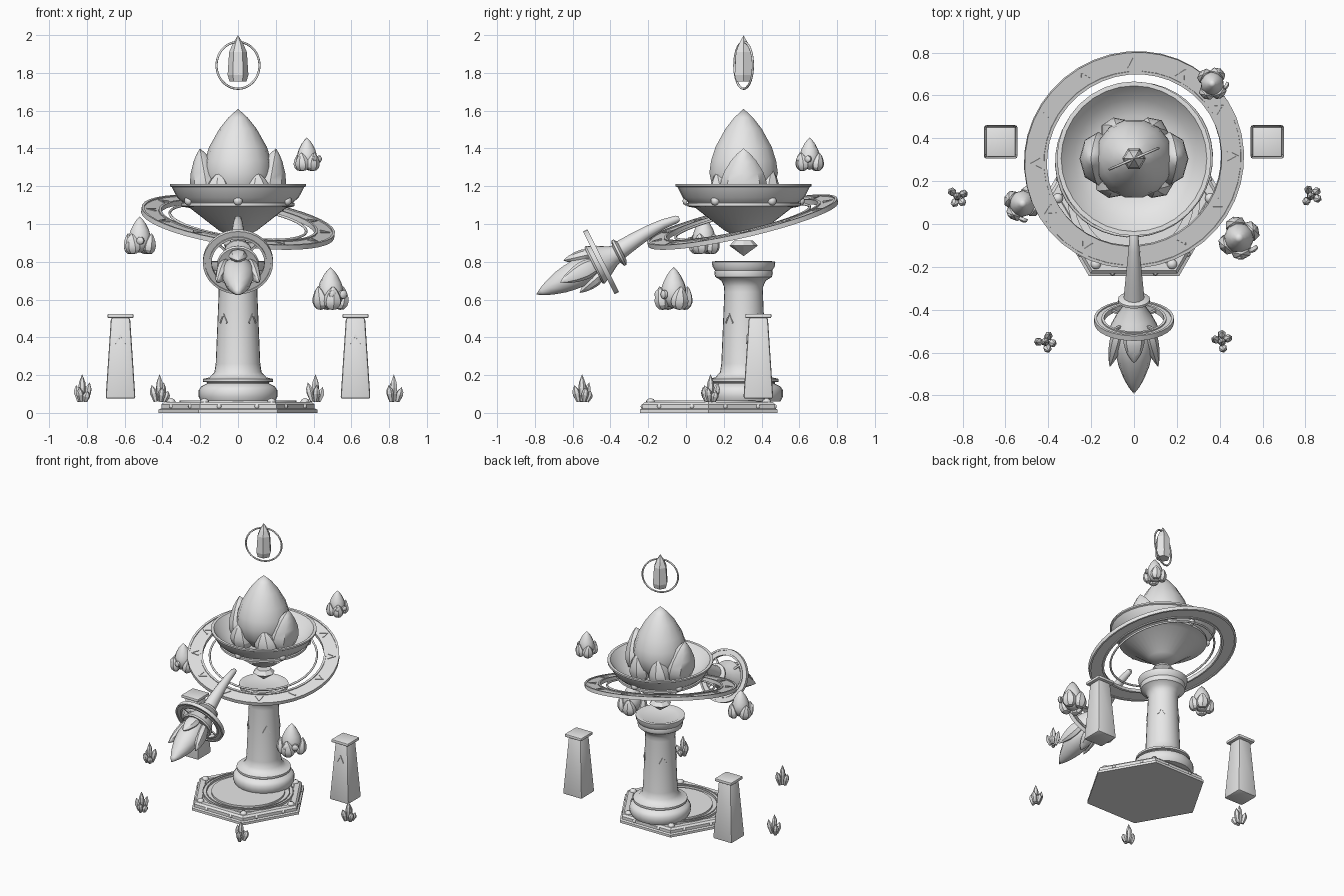
import bpy, bmesh, math
from mathutils import Matrix, Vector

cube = bpy.data.objects.get("Cube")
if cube:
    bpy.data.objects.remove(cube)

stone = bpy.data.materials.new("pale_grey_stone")
stone.use_nodes = True
stone.diffuse_color = (0.8, 0.8, 0.8, 1)
stone.node_tree.nodes["Principled BSDF"].inputs["Base Color"].default_value = (0.8, 0.8, 0.8, 1)


def finish(name, bm, matrix=Matrix(), angle=35):
    bmesh.ops.remove_doubles(bm, verts=bm.verts, dist=1e-5)
    bmesh.ops.recalc_face_normals(bm, faces=bm.faces)
    me = bpy.data.meshes.new(name)
    bm.to_mesh(me)
    bm.free()
    me.transform(matrix)
    me.materials.append(stone)
    if angle:
        me.shade_smooth()
        me.set_sharp_from_angle(angle=math.radians(angle))
    ob = bpy.data.objects.new(name, me)
    bpy.context.collection.objects.link(ob)
    return ob


def move(x, y, z):
    return Matrix.Translation((x, y, z))


def turn(deg, axis='Z'):
    return Matrix.Rotation(math.radians(deg), 4, axis)


def size(x, y, z):
    return Matrix.Diagonal((x, y, z, 1))


def aim(loc, normal):
    return move(*loc) @ Vector(normal).to_track_quat('Z', 'Y').to_matrix().to_4x4()


def lathe(name, profile, matrix=Matrix(), sides=32, closed=False, angle=35):
    """Spin (radius, height) points around local z."""
    bm = bmesh.new()
    rings = [[bm.verts.new((r * math.cos(a), r * math.sin(a), z)) for r, z in profile]
             for a in (math.tau * i / sides for i in range(sides))]
    n = len(profile)
    for i in range(sides):
        a, b = rings[i], rings[(i + 1) % sides]
        for j in range(n if closed else n - 1):
            k = (j + 1) % n
            bm.faces.new((a[j], b[j], b[k], a[k]))
    return finish(name, bm, matrix, angle)


def torus(name, radius, thick, matrix, sides=40):
    prof = [(radius + thick * math.cos(math.tau * i / 8), thick * math.sin(math.tau * i / 8)) for i in range(8)]
    return lathe(name, prof, matrix, sides, True, 50)


def band(name, inner, outer, half, lip, matrix, sides=40):
    """Flat ring with raised lips on both edges."""
    top = [(outer, half), (outer - lip, half), (outer - lip, half * .5),
           (inner + lip, half * .5), (inner + lip, half), (inner, half)]
    return lathe(name, top + [(r, -z) for r, z in reversed(top)], matrix, sides, True)


def box(name, matrix, taper=1, bevel=0):
    bm = bmesh.new()
    bmesh.ops.create_cube(bm, size=1)
    for v in bm.verts:
        if v.co.z > 0:
            v.co.x *= taper
            v.co.y *= taper
    bm.transform(matrix)
    if bevel:
        bmesh.ops.bevel(bm, geom=bm.edges[:], offset=bevel, segments=2, affect='EDGES', profile=.5)
    return finish(name, bm, angle=30)


def chevron(name, matrix):
    """Thin carved mark made of two slanted strokes."""
    for s in (-1, 1):
        box(name, matrix @ move(s * .012, 0, 0) @ turn(s * 28) @ size(.007, .055, .006))


TEAR = [(0, 0), (.55, .05), (.9, .2), (1, .36), (.95, .48), (.82, .62), (.53, .8), (.28, .91), (0, 1)]


def tear(name, matrix, sides=10, angle=40):
    return lathe(name, TEAR, matrix, sides, angle=angle)


def stud(name, matrix, r):
    lathe(name, [(r, 0), (r, .3 * r), (.7 * r, .8 * r), (0, r)], matrix, 10, angle=60)


CY = .305

# Hexagonal platform with a round inlay and corner studs
plinth = move(0, .12, 0)
lathe("hex_platform", [(0, 0), (.42, 0), (.42, .018), (.405, .024), (.405, .045), (.39, .058),
                       (.35, .058), (.345, .052), (0, .052)], plinth, 6, angle=0)
band("platform_outer_ring", .28, .31, .012, .006, plinth @ move(0, 0, .054))
lathe("platform_disc", [(.25, .05), (.25, .066), (0, .066)], plinth)
for i in range(6):
    stud("platform_stud", plinth @ turn(60 * i) @ move(.355, 0, .054), .024)
    for s in (-.1, .1):
        stud("platform_side_stud", plinth @ turn(60 * i + 30) @ move(.348, s, .034) @ turn(90, 'Y'), .012)

# Column
lathe("column", [(0, .06), (.195, .06), (.208, .085), (.208, .12), (.195, .14), (.165, .155), (.165, .162),
                 (.185, .165), (.185, .18), (.15, .188), (.125, .215), (.118, .26), (.102, .64), (.104, .67),
                 (.118, .7), (.15, .72), (.155, .74), (.152, .755), (.165, .775), (.168, .8),
                 (.15, .803), (.12, .79), (0, .79)], move(0, CY, 0), 28)
for i in range(4):
    chevron("column_mark", move(0, CY, .5) @ turn(45 + 90 * i) @ move(.108, 0, 0) @ turn(90, 'Z') @ turn(90, 'X'))

# Floating cut gem between column and bowl
lathe("cut_gem", [(0, .83), (.075, .885), (.05, .912), (0, .912)], move(0, CY, 0), 8, angle=0)

# Bowl
lathe("bowl", [(0, .94), (.06, .945), (.1, .965), (.255, 1.085), (.285, 1.09), (.3, 1.095), (.3, 1.11),
               (.292, 1.114), (.322, 1.14), (.35, 1.195), (.36, 1.2), (.36, 1.212), (.34, 1.212),
               (.28, 1.14), (.2, 1.1), (0, 1.09)], move(0, CY, 0))
for i in range(6):
    stud("bowl_stud", move(0, CY, 1.122) @ turn(30 + 60 * i) @ move(.3, 0, 0) @ turn(90, 'Y'), .024)

# Large crystal with broad side petals
tear("large_crystal", move(0, CY, 1.08) @ size(.186, .186, .53), 14)
for s in (-1, 1):
    tear("side_petal", move(s * .145, CY, 1.08) @ turn(s * 10, 'Y') @ size(.088, .125, .325), 8)
    tear("low_petal", move(s * .1, CY - .1, 1.08) @ turn(12, 'X') @ size(.085, .07, .2), 7, 20)
    tear("rear_petal", move(s * .08, CY + .11, 1.08) @ turn(-10, 'X') @ size(.08, .07, .22), 7, 20)

# Tilted orbit rings with marks
orbit = aim((0, .3, 1.01), (.14, -.23, 1))
band("orbit_ring", .412, .517, .013, .014, orbit, 40)
torus("inner_orbit_ring", .365, .007, orbit)
for i in range(12):
    chevron("orbit_mark", orbit @ turn(30 * i) @ move(.464, 0, .008) @ turn(-90))

# Top crystal and its halo
lathe("top_crystal", [(0, 1.755), (.045, 1.755), (.055, 1.79), (.047, 1.91), (.03, 1.95), (0, 2)],
      move(0, CY, 0), 6, angle=0)
torus("top_halo", .124, .006, aim((0, CY, 1.84), (-.4, .92, 0)))

# Torch handle, lofted along a gentle bend
path = [(-.035, 1.028, .012), (-.05, 1.025, .02), (-.12, 1.0, .026), (-.2, .958, .034),
        (-.28, .908, .042), (-.36, .855, .05)]
bm = bmesh.new()
loops = []
for i, (y, z, r) in enumerate(path):
    a, b = path[max(i - 1, 0)], path[min(i + 1, len(path) - 1)]
    m = aim((0, y, z), (0, b[0] - a[0], b[1] - a[1]))
    loops.append([bm.verts.new(m @ Vector((r * math.cos(t), r * math.sin(t), 0)))
                  for t in (math.tau * k / 12 for k in range(12))])
for a, b in zip(loops, loops[1:]):
    for k in range(12):
        bm.faces.new((a[k], a[(k + 1) % 12], b[(k + 1) % 12], b[k]))
bm.faces.new(loops[0])
bm.faces.new(loops[-1])
finish("torch_handle", bm, angle=45)

# Torch head: collar, flared cup, guard ring and leaf flame
head = aim((0, -.45, .8), (0, -.89, -.45))
lathe("torch_cup", [(0, -.125), (.055, -.125), (.075, -.112), (.075, -.1), (.05, -.09), (.055, -.07),
                    (.085, -.02), (.112, .035), (.105, .045), (0, .03)], head, 20)
band("torch_guard_ring", .14, .186, .013, .012, head, 32)
for i in range(4):
    box("guard_spoke", head @ turn(45 + 90 * i) @ move(.115, 0, 0) @ size(.07, .012, .01))
tear("torch_flame", head @ move(0, 0, .0) @ size(.088, .078, .385), 10)
for i in range(4):
    tear("flame_petal", head @ turn(90 * i) @ move(.055, 0, .01) @ turn(14, 'Y')
         @ size(.035, .05, .24 if i % 2 == 0 else .17), 8)

# Standing stones
for s in (-1, 1):
    box("standing_stone", move(s * .622, .383, .29) @ size(.158, .158, .43), .64, .012)
    box("stone_cap", move(s * .622, .383, .513) @ size(.138, .138, .022), 1, .006)
    chevron("stone_mark", move(s * .622, .383 - .06, .39) @ turn(86, 'X'))

# Little floating flame spirits with round eyes
for x, y, z, h, yaw in ((.365, .655, 1.28, .178, 60), (-.52, .095, .84, .2, -20), (.49, -.065, .545, .227, 30)):
    m = move(x, y, z) @ turn(yaw) @ size(h, h, h)
    tear("spirit_body", m @ move(0, 0, .04) @ size(.31, .31, .96), 10)
    for a in (0, 180, 75, 250):
        tear("spirit_petal", m @ turn(a) @ move(.25, 0, 0) @ turn(9, 'Y') @ size(.17, .22, .56), 7, 25)
    for s in (-1, 1):
        eye = m @ move(s * .14, -.35, .36) @ turn(90, 'X')
        lathe("spirit_eye", [(0, -.05), (.1, -.05), (.1, .02), (.06, .05), (0, .06)], eye, 12)

# Ground crystal clusters
for x, y, yaw in ((-.825, .13, 0), (.825, .13, 90), (-.415, -.55, 40), (.41, -.55, 140)):
    m = move(x, y, .06) @ turn(yaw)
    for a, lean, h, off in ((0, 0, .145, 0), (20, 14, .105, .018), (140, 14, .09, .02),
                            (250, 18, .08, .02), (310, 20, .06, .025)):
        lathe("crystal_shard", [(0, 0), (.55, 0), (1, .5), (.85, .7), (0, 1)],
              m @ turn(a) @ move(off, 0, 0) @ turn(lean, 'Y') @ size(.02, .02, h), 6, angle=0)
